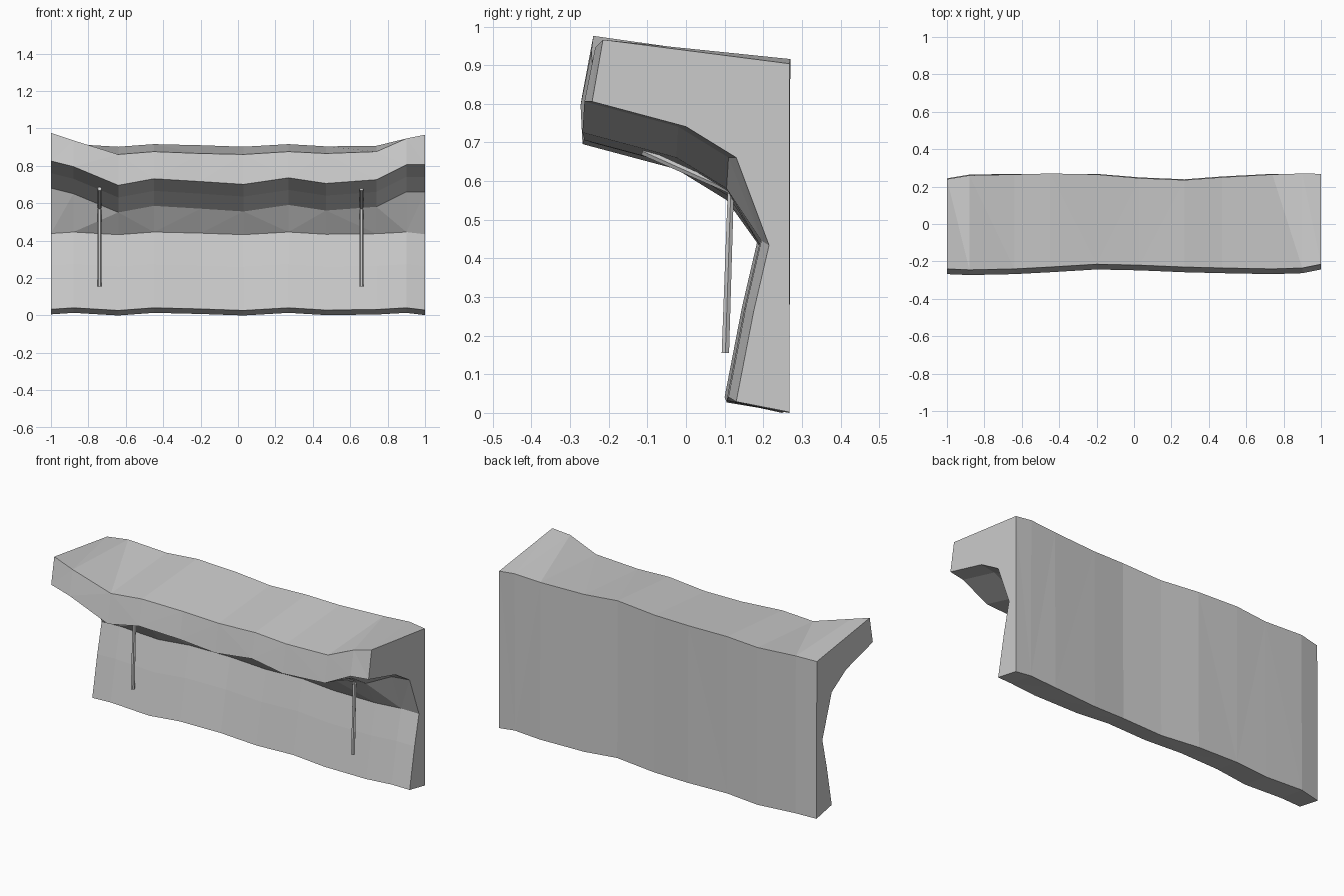
import bpy
import bmesh

# Remove the default cube only
cube = bpy.data.objects.get("Cube")
if cube:
    bpy.data.objects.remove(cube, do_unlink=True)


def make_material(name, colour):
    material = bpy.data.materials.new(name)
    material.use_nodes = True
    material.diffuse_color = colour
    material.node_tree.nodes["Principled BSDF"].inputs["Base Color"].default_value = colour
    return material


grey = make_material("light grey", (0.6, 0.6, 0.6, 1))

# Wavy stations along the ledge, in hundredths:
# position, front shift, back depth, brow top height, brow underside height, ripple
STATIONS = [
    (-100, -2.5, 24, 98, 83, 0),
    (-88, -3, 26, 94, 80, 0.8),
    (-64, -2.5, 26.5, 86.5, 70, -0.6),
    (-45, -1.5, 27, 88, 73.5, 0.8),
    (-20, 0, 26.5, 87, 72, 0.2),
    (3, -0.5, 24.5, 86.5, 70.5, -0.6),
    (27, -1.5, 23.5, 88, 74, 0.8),
    (47, -2, 25, 87, 71, -0.4),
    (74, -2.5, 26.5, 88, 73, -0.1),
    (90, -2, 27, 95, 81, 0.8),
    (100, 0, 26.8, 97, 81, -0.4),
]


def cross_section(shift, back, brow, lip, ripple):
    """Outline of the overhang, from the back foot over the top to the front foot."""
    return [
        (min(back + 0.004, 0.268), 0.010 + ripple),
        (back, 0.912 + ripple),
        (-0.215 + shift, brow),
        (-0.243 + shift, lip),
        (shift, lip - 0.065),
        (0.13 + shift, lip - 0.145),
        (0.215 + shift, 0.442 + ripple),
        (0.175 + shift, 0.27 + ripple),
        (0.13 + shift, 0.037 + ripple),
    ]


# Overhanging wall: loft the outline through the stations
bm = bmesh.new()
rings = []
for station in STATIONS:
    x, *values = [value / 100 for value in station]
    rings.append([bm.verts.new((x, y, z)) for y, z in cross_section(*values)])

for near, far in zip(rings, rings[1:]):
    for i in range(len(near)):
        j = (i + 1) % len(near)
        bm.faces.new((near[i], near[j], far[j], far[i]))
sides = list(bm.faces)
bm.faces.new(rings[0])
bm.faces.new(rings[-1])
bmesh.ops.triangulate(bm, faces=sides)
bmesh.ops.recalc_face_normals(bm, faces=bm.faces)
# Rest the lowest point on the ground
lowest = min(vert.co.z for vert in bm.verts)
bmesh.ops.translate(bm, verts=bm.verts, vec=(0, 0, -lowest))

mesh = bpy.data.meshes.new("overhanging_wall")
bm.to_mesh(mesh)
bm.free()
mesh.materials.append(grey)
wall = bpy.data.objects.new("overhanging_wall", mesh)
bpy.context.collection.objects.link(wall)


def add_support(name, x):
    """Thin bent rod: an upright post with a strut rising under the overhang."""
    curve = bpy.data.curves.new(name, "CURVE")
    curve.dimensions = "3D"
    curve.bevel_depth = 0.011
    curve.bevel_resolution = 1
    curve.use_fill_caps = True
    spline = curve.splines.new("POLY")
    spline.use_smooth = False
    path = [(0.102, 0.155), (0.116, 0.575), (-0.112, 0.677)]
    spline.points.add(len(path) - 1)
    for point, (y, z) in zip(spline.points, path):
        point.co = (x, y, z, 1)
    curve.materials.append(grey)
    support = bpy.data.objects.new(name, curve)
    bpy.context.collection.objects.link(support)


# Two supports under the overhang
add_support("right_support_rod", -0.74)
add_support("left_support_rod", 0.66)
